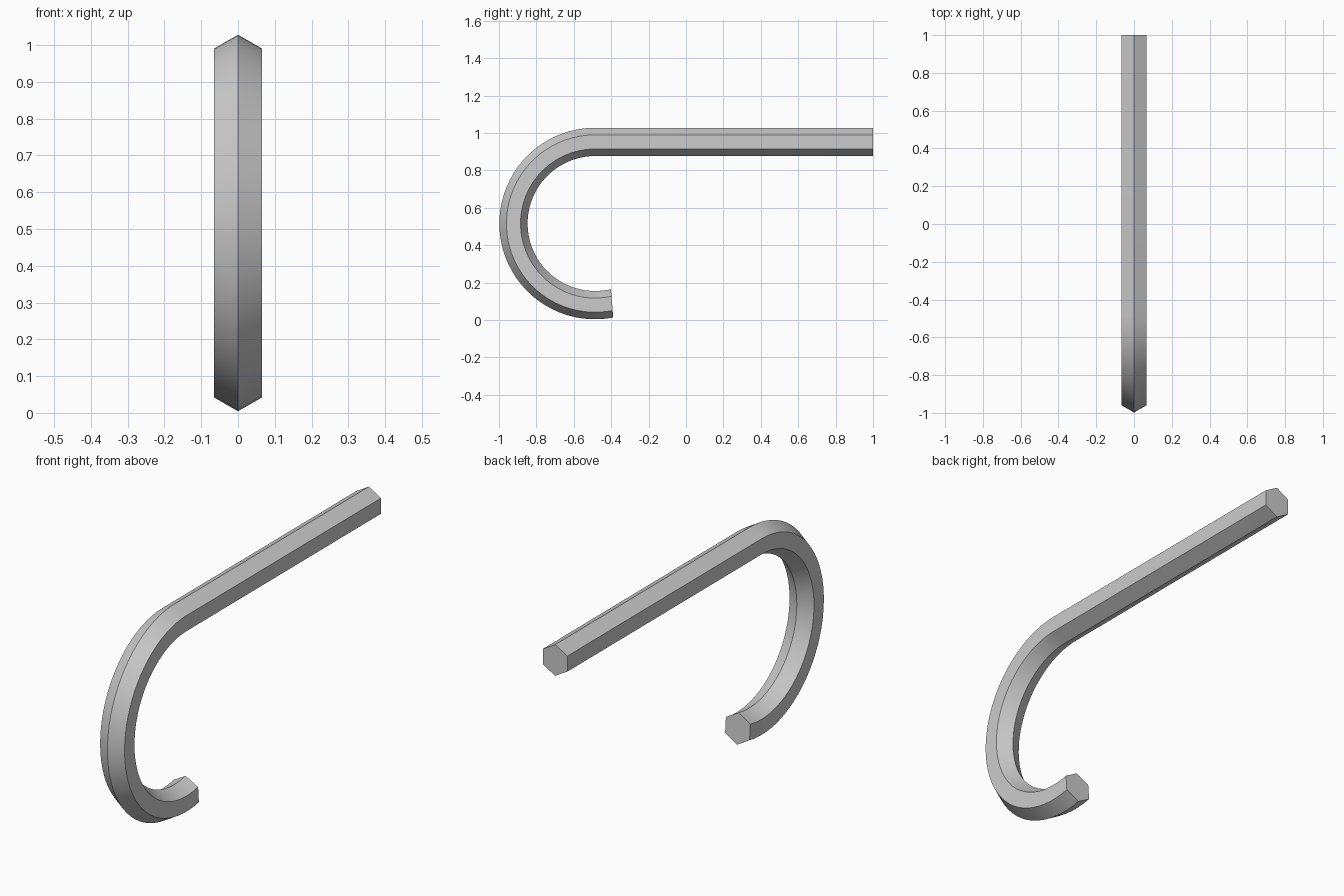
import bpy, bmesh
from math import sin, cos, pi, radians

if "Cube" in bpy.data.objects:
    bpy.data.objects.remove(bpy.data.objects["Cube"])

HEX_R = 0.0755          # corner radius of the hexagonal bar
BEND_R = 0.4365         # centreline radius of the hook
CY, CZ = -0.486, 0.516  # centre of the bend
STEPS = 40
END = radians(192)      # sweep of the hook
END_TILT = radians(4.5) # slant of the cut at the hook end

# Centreline stations: (y, z, tilt of the section)
path = [(1.0, CZ + BEND_R, 0.0)]
for i in range(STEPS + 1):
    a = END * i / STEPS
    tilt = a if i < STEPS else pi + END_TILT
    path.append((CY - BEND_R * sin(a), CZ + BEND_R * cos(a), tilt))

# Sweep the hexagon along the path
bm = bmesh.new()
rings = []
for y, z, t in path:
    ring = []
    for k in range(6):
        h = k * pi / 3
        u = HEX_R * cos(h)
        ring.append(bm.verts.new((HEX_R * sin(h), y - u * sin(t), z + u * cos(t))))
    rings.append(ring)
for a, b in zip(rings, rings[1:]):
    for k in range(6):
        bm.faces.new((a[k], a[(k + 1) % 6], b[(k + 1) % 6], b[k]))

# Flat end cuts
bm.faces.new(rings[0])
bm.faces.new(rings[-1])
bmesh.ops.recalc_face_normals(bm, faces=bm.faces)

mesh = bpy.data.meshes.new("hex_hook")
bm.to_mesh(mesh)
bm.free()
hook = bpy.data.objects.new("hex_hook", mesh)
bpy.context.collection.objects.link(hook)

# Smooth along the bend, crisp along the six edges
bpy.context.view_layer.objects.active = hook
hook.select_set(True)
bpy.ops.object.shade_smooth_by_angle(angle=radians(30))
